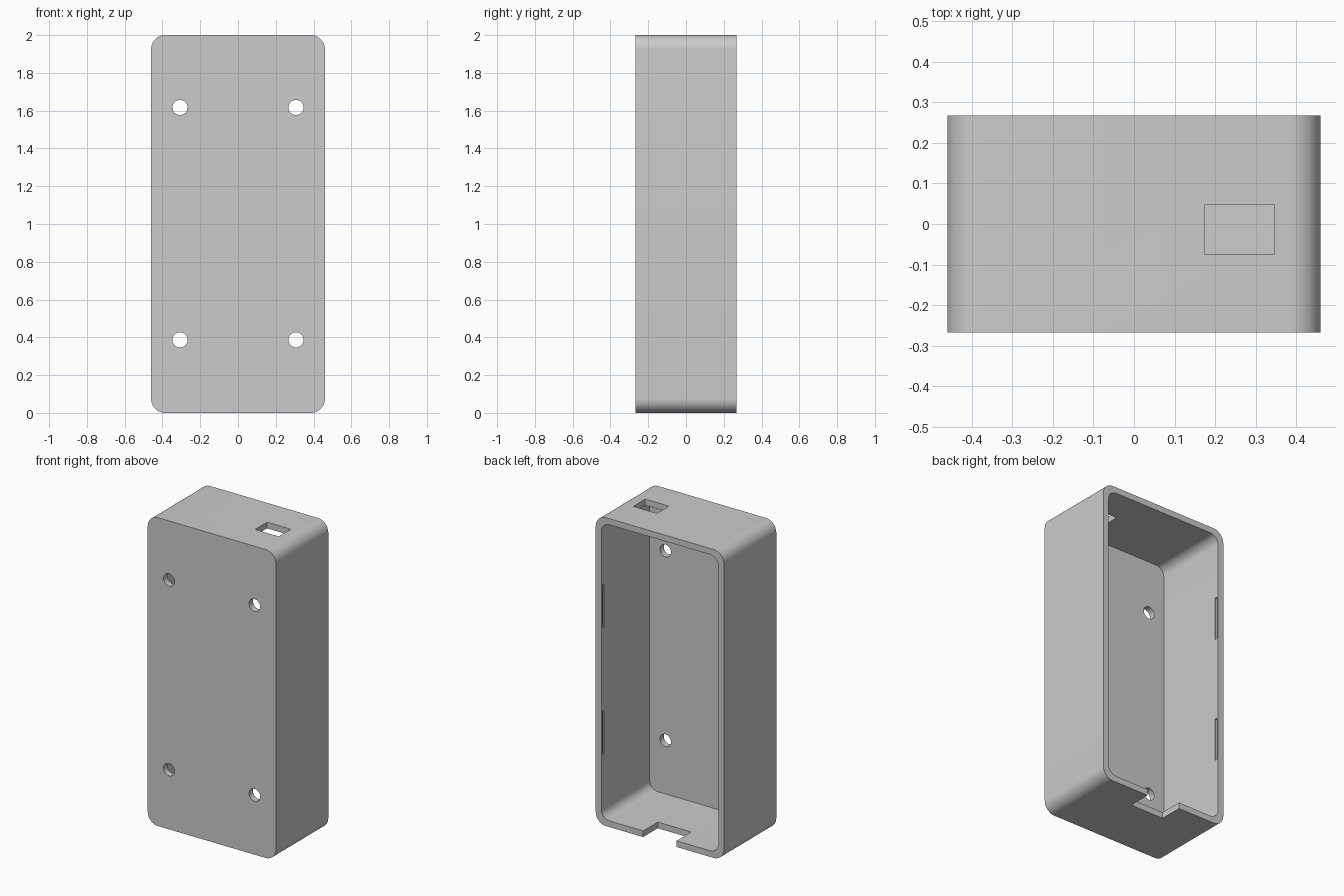
import bpy, bmesh, math
from mathutils import Matrix

if "Cube" in bpy.data.objects:
    bpy.data.objects.remove(bpy.data.objects["Cube"])

W, D, H = 0.92, 0.536, 2.0      # outer size
WALL = 0.04
R_OUT, R_IN = 0.075, 0.06

grey = bpy.data.materials.new("light grey plastic")
grey.use_nodes = True
colour = (0.6, 0.6, 0.6, 1)
grey.diffuse_color = colour
grey.node_tree.nodes["Principled BSDF"].inputs["Base Color"].default_value = colour


def finish(name, bm):
    bmesh.ops.recalc_face_normals(bm, faces=bm.faces)
    mesh = bpy.data.meshes.new(name)
    bm.to_mesh(mesh)
    bm.free()
    mesh.materials.append(grey)
    obj = bpy.data.objects.new(name, mesh)
    bpy.context.collection.objects.link(obj)
    return obj


def rounded_slab(name, w, h, r, y0, y1, steps=14):
    """Rounded rectangle in XZ, centred on mid height, extruded along Y."""
    bm = bmesh.new()
    ring = []
    for k, (sx, sz) in enumerate([(1, 1), (-1, 1), (-1, -1), (1, -1)]):
        for i in range(steps + 1):
            a = math.pi / 2 * (k + i / steps)
            ring.append(bm.verts.new((sx * (w / 2 - r) + r * math.cos(a), y0,
                                      H / 2 + sz * (h / 2 - r) + r * math.sin(a))))
    face = bm.faces.new(ring)
    out = bmesh.ops.extrude_face_region(bm, geom=[face])
    verts = [v for v in out["geom"] if isinstance(v, bmesh.types.BMVert)]
    bmesh.ops.translate(bm, verts=verts, vec=(0, y1 - y0, 0))
    return finish(name, bm)


def block(name, x, y, z):
    """Box from (min, max) ranges."""
    bm = bmesh.new()
    bmesh.ops.create_cube(bm, size=1)
    for v in bm.verts:
        v.co = [r[0] if c < 0 else r[1] for c, r in zip(v.co, (x, y, z))]
    return finish(name, bm)


def screw_hole(x, z):
    bm = bmesh.new()
    bmesh.ops.create_cone(bm, cap_ends=True, segments=32, radius1=0.04, radius2=0.04, depth=0.2,
                          matrix=Matrix.Translation((x, -D / 2, z)) @ Matrix.Rotation(math.pi / 2, 4, "X"))
    return finish("screw_hole_cutter", bm)


# Open-backed enclosure shell
case = rounded_slab("enclosure_shell", W, H, R_OUT, -D / 2, D / 2)
cutters = [rounded_slab("cavity_cutter", W - 2 * WALL, H - 2 * WALL, R_IN, -D / 2 + WALL, D / 2 + 0.1)]

# Four mounting holes in the front plate
cutters += [screw_hole(sx * 0.307, 1.002 + sz * 0.615) for sx in (-1, 1) for sz in (-1, 1)]

# Top socket opening and bottom cable notch at the rim
cutters.append(block("socket_cutter", (0.175, 0.345), (-0.075, 0.048), (H - 0.1, H + 0.1)))
cutters.append(block("cable_notch_cutter", (-0.12, 0.12), (D / 2 - 0.15, D / 2 + 0.1), (-0.1, 0.1)))

# Shallow snap grooves inside both side walls, near the rim
inner = W / 2 - WALL
for s in (-1, 1):
    for z in (0.59, 1.41):
        x = sorted((s * (inner - 0.02), s * (inner + 0.01)))
        cutters.append(block("snap_groove_cutter", x, (D / 2 - 0.03, D / 2 - 0.012), (z - 0.14, z + 0.14)))

bpy.context.view_layer.objects.active = case
for cutter in cutters:
    cutter.hide_render = True
    mod = case.modifiers.new("cut", "BOOLEAN")
    mod.operation, mod.solver, mod.object = "DIFFERENCE", "EXACT", cutter
    bpy.ops.object.modifier_apply(modifier=mod.name)
    bpy.data.objects.remove(cutter)

# Smooth rounded corners, sharp rims
bpy.ops.object.select_all(action="DESELECT")
case.select_set(True)
bpy.ops.object.shade_smooth_by_angle(angle=math.radians(30))
